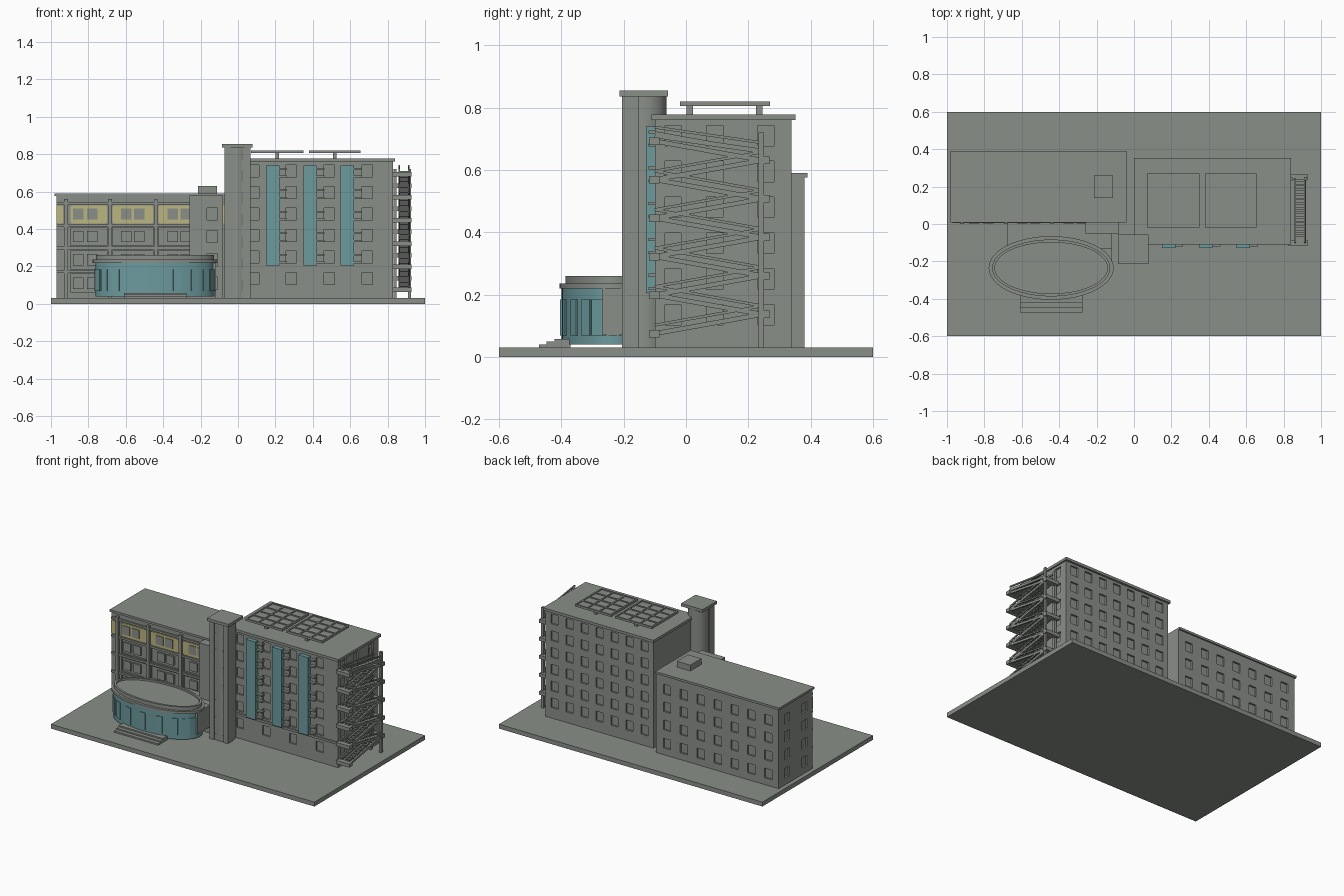
import bpy, bmesh, math
from mathutils import Matrix, Vector

if "Cube" in bpy.data.objects:
    bpy.data.objects.remove(bpy.data.objects["Cube"])


def material(name, rgb):
    m = bpy.data.materials.new(name)
    m.diffuse_color = (*rgb, 1)
    m.use_nodes = True
    m.node_tree.nodes["Principled BSDF"].inputs["Base Color"].default_value = m.diffuse_color
    return m


GREY = material("concrete_grey", (0.255, 0.275, 0.25))
TEAL = material("teal_glass", (0.15, 0.325, 0.34))
YELLOW = material("pale_yellow", (0.50, 0.465, 0.215))


def add_box(bm, x0, x1, y0, y1, z0, z1):
    mat = Matrix.Translation(((x0 + x1) / 2, (y0 + y1) / 2, (z0 + z1) / 2))
    mat = mat @ Matrix.Diagonal((x1 - x0, y1 - y0, z1 - z0, 1))
    bmesh.ops.create_cube(bm, size=1, matrix=mat)


def add_bar(bm, a, b, width, height):
    """Slanted bar in a plane of constant x."""
    a, b = Vector(a), Vector(b)
    d = b - a
    rot = Matrix.Rotation(math.atan2(d.z, d.y), 4, 'X')
    mat = Matrix.Translation((a + b) / 2) @ rot
    bmesh.ops.create_cube(bm, size=1, matrix=mat @ Matrix.Diagonal((width, d.length, height, 1)))


def finish(name, bm, mat):
    me = bpy.data.meshes.new(name)
    bm.to_mesh(me)
    bm.free()
    ob = bpy.data.objects.new(name, me)
    bpy.context.collection.objects.link(ob)
    me.materials.append(mat)
    return ob


def boxes(name, dims, mat=GREY):
    bm = bmesh.new()
    for d in dims:
        add_box(bm, *d)
    return finish(name, bm, mat)


def activate(ob):
    bpy.ops.object.select_all(action='DESELECT')
    ob.select_set(True)
    bpy.context.view_layer.objects.active = ob


def cut(ob, dims):
    """Recess windows into a wall block."""
    cutter = boxes("window_cutter", dims)
    cutter.hide_render = True
    mod = ob.modifiers.new("windows", 'BOOLEAN')
    mod.operation, mod.solver, mod.object = 'DIFFERENCE', 'EXACT', cutter
    activate(ob)
    bpy.ops.object.modifier_apply(modifier=mod.name)
    bpy.data.objects.remove(cutter)


def oval(name, cx, cy, profile, mat, rx, ry, n=64):
    """Elliptical lathe; the profile holds (inset, z) pairs."""
    bm = bmesh.new()
    rings = []
    for inset, z in profile:
        rings.append([bm.verts.new((cx + (rx - inset) * math.cos(2 * math.pi * i / n),
                                    cy + (ry - inset) * math.sin(2 * math.pi * i / n), z))
                      for i in range(n)])
    for a, b in zip(rings, rings[1:]):
        for i in range(n):
            j = (i + 1) % n
            bm.faces.new((a[i], a[j], b[j], b[i]))
    bm.faces.new(rings[0][::-1])
    bm.faces.new(rings[-1])
    ob = finish(name, bm, mat)
    activate(ob)
    bpy.ops.object.shade_smooth_by_angle(angle=math.radians(30))
    return ob


W, H, D = 0.028, 0.033, 0.012      # window half width, half height, recess

# Ground slab
boxes("ground_slab", [(-1, 1, -0.6, 0.6, 0, 0.03)])

# Low wing: walls with recessed windows
LOW_ROWS = [0.11, 0.235, 0.36, 0.48]
BAYS = [(-0.895, -0.70), (-0.67, -0.455), (-0.425, -0.22)]
wing = boxes("low_wing_walls", [(-0.97, -0.04, 0.015, 0.38, 0.03, 0.575)])
cuts = []
for z in LOW_ROWS:
    cuts += [(x - W, x + W, 0.38 - D, 0.4, z - H, z + H)
             for x in [-0.89 + 0.128 * i for i in range(7)]]
    cuts += [(-0.99, -0.97 + D, y - W, y + W, z - H, z + H) for y in (0.10, 0.29)]
for z in LOW_ROWS[:3]:
    cuts += [(a, b, 0, 0.015 + D, z - 0.048, z + 0.048) for a, b in BAYS]
cut(wing, cuts)
boxes("low_wing_roof", [(-0.98, -0.04, 0.008, 0.39, 0.575, 0.59)])
boxes("roof_hatch", [(-0.215, -0.112, 0.14, 0.26, 0.59, 0.63)])

# Low wing: pilasters, floor bands, yellow panels and front windows
boxes("front_pilasters", [(x - 0.01, x + 0.01, 0, 0.02, 0.03, 0.56)
                          for x in (-0.92, -0.685, -0.44)])
boxes("floor_bands", [(-0.97, -0.1, 0.006, 0.02, z - 0.007, z + 0.007)
                      for z in (0.172, 0.298, 0.418, 0.538)])
panels = boxes("yellow_panels", [(a, b, 0.007, 0.0155, 0.43, 0.525)
                                 for a, b in BAYS + [(-0.97, -0.935), (-0.1, -0.05)]], YELLOW)
bm = bmesh.new()
bm.from_mesh(panels.data)
corners = [e for e in bm.edges if abs((e.verts[0].co - e.verts[1].co).y) > 0.005]
bmesh.ops.bevel(bm, geom=corners, offset=0.01, segments=3, affect='EDGES', profile=0.5)
bm.to_mesh(panels.data)
bm.free()
PAIRS = [-0.853, -0.78, -0.598, -0.527, -0.35, -0.28]
boxes("front_windows", [(x - W, x + W, 0.002 if z > 0.4 else 0.015, 0.008 if z > 0.4 else 0.028,
                         z - 0.03, z + 0.03) for x in PAIRS for z in LOW_ROWS])

# Stairwell block between the wings
block = boxes("stairwell_block", [(-0.26, -0.08, -0.052, 0.03, 0.03, 0.578)])
cut(block, [(-0.167, -0.11, -0.07, -0.052 + D, z - H, z + H) for z in LOW_ROWS])

# Oval hall: link, drum, window plates, canopy, parapet, steps
boxes("hall_link", [(-0.68, -0.12, -0.14, 0.02, 0.03, 0.2),
                    (-0.2, -0.118, -0.27, -0.13, 0.07, 0.22)])
CX, CY, RX, RY = -0.443, -0.235, 0.318, 0.164
oval("hall_drum", CX, CY, [(0, 0.04), (0, 0.222)], TEAL, RX, RY)
bm = bmesh.new()
for i in range(22):
    # equal spacing along the rim
    t = 2 * math.pi * (i + 0.5) / 22
    t -= 0.17 * math.sin(2 * t)
    p = Vector((CX + RX * math.cos(t), CY + RY * math.sin(t), 0.127))
    angle = math.atan2(RY * math.cos(t), -RX * math.sin(t))
    mat = Matrix.Translation(p) @ Matrix.Rotation(angle, 4, 'Z')
    bmesh.ops.create_cube(bm, size=1, matrix=mat @ Matrix.Diagonal((0.042, 0.009, 0.115, 1)))
finish("hall_windows", bm, TEAL)
oval("hall_canopy", CX, CY, [(0, 0.219), (0, 0.236), (0.018, 0.236), (0.018, 0.26),
                             (0.033, 0.26), (0.033, 0.248)], GREY, 0.334, 0.17)
boxes("hall_steps", [(-0.61, -0.275, -0.472 + 0.025 * i, -0.37, 0.03, 0.04 + 0.009 * i)
                     for i in range(3)])

# Lift tower: round shaft, front ribs, window strip, cap
oval("tower_shaft", -0.004, -0.132, [(0, 0.03), (0, 0.835)], GREY, 0.066, 0.07, 40)
boxes("tower_ribs", [(-0.073, -0.04, -0.205, -0.15, 0.03, 0.835),
                     (0.034, 0.066, -0.205, -0.15, 0.03, 0.835)])
strip = boxes("tower_front", [(-0.041, 0.035, -0.198, -0.14, 0.03, 0.835)])
cut(strip, [(-0.033, 0.027, -0.22, -0.198 + D, z - 0.03, z + 0.03)
            for z in [0.1 + 0.116 * i for i in range(7)]])
boxes("tower_cap", [(-0.085, 0.077, -0.213, -0.057, 0.835, 0.855)])

# High block: walls with recessed windows
ROWS = [0.135 + 0.115 * i for i in range(6)]
high = boxes("high_block_walls", [(0.01, 0.83, -0.1, 0.338, 0.03, 0.765)])
cuts = []
for z in ROWS:
    cuts += [(x - W, x + W, -0.12, -0.1 + D, z - H, z + H) for x in (0.085, 0.285, 0.488, 0.69)]
    cuts += [(x - W, x + W, 0.338 - D, 0.36, z - H, z + H)
             for x in [0.078 + 0.114 * i for i in range(7)]]
    cuts += [(0.83 - D, 0.85, y - 0.026, y + 0.026, z - H, z + H) for y in (-0.042, 0.092, 0.257)]
cut(high, cuts)
boxes("high_block_roof", [(0.0, 0.84, -0.11, 0.352, 0.76, 0.778)])
boxes("front_ledge", [(0.06, 0.84, -0.108, -0.09, 0.19, 0.205)])

# Teal window bays with short slats beside them
BAY_X = (0.185, 0.385, 0.585)
boxes("teal_bays", [(x - 0.036, x + 0.036, -0.128, -0.09, 0.205, 0.74) for x in BAY_X], TEAL)
boxes("bay_slats", [(x + 0.036, x + 0.078, -0.12, -0.09, z + dz - 0.005, z + dz + 0.005)
                    for x in BAY_X for z in ROWS[1:] for dz in (-0.03, 0.012)])

# Roof panels: posts, slabs and raised grids
parts = []
for x0, x1 in ((0.07, 0.35), (0.38, 0.655)):
    xm = (x0 + x1) / 2
    parts.append((x0, x1, -0.02, 0.27, 0.805, 0.815))
    parts += [(xm - 0.01, xm + 0.01, y - 0.01, y + 0.01, 0.775, 0.806) for y in (0.012, 0.235)]
    for i in range(4):
        x = x0 + (x1 - x0 - 0.01) * i / 3
        parts.append((x, x + 0.01, -0.02, 0.27, 0.812, 0.82))
    for i in range(5):
        y = -0.02 + 0.28 * i / 4
        parts.append((x0, x1, y, y + 0.01, 0.812, 0.8195))
boxes("roof_panels", parts)

# Outside stairs: posts and landings
boxes("stair_posts", [(x, x + 0.016, 0.232, 0.25, 0.03, 0.72) for x in (0.832, 0.908)])
STEP = 0.1235
landings = []
for i in range(6):
    z = 0.075 + STEP * i
    landings.append((0.825, 0.928, -0.118, -0.085, z - 0.012, z + 0.012))
    if i < 5:
        landings.append((0.825, 0.928, 0.235, 0.268, z + 0.05, z + 0.074))
boxes("stair_landings", landings)

# Outside stairs: zigzag flights with rails and treads
bm = bmesh.new()
for i in range(11):
    z = 0.075 + STEP * i / 2
    near, far = (-0.1, 0.245) if i % 2 == 0 else (0.245, -0.1)
    if i == 10:
        z, near, far = 0.71, -0.1, 0.245
    z2 = z + (STEP / 2 if i < 10 else -0.05)
    for x in (0.862, 0.914):
        add_bar(bm, (x, near, z), (x, far, z2), 0.01, 0.015)
        add_bar(bm, (x, near, z + 0.027), (x, far, z2 + 0.027), 0.008, 0.009)
    for k in range(1, 14):
        y, h = near + (far - near) * k / 14, z + (z2 - z) * k / 14
        add_box(bm, 0.862, 0.914, y - 0.009, y + 0.009, h - 0.003, h + 0.003)
finish("stair_flights", bm, GREY)
